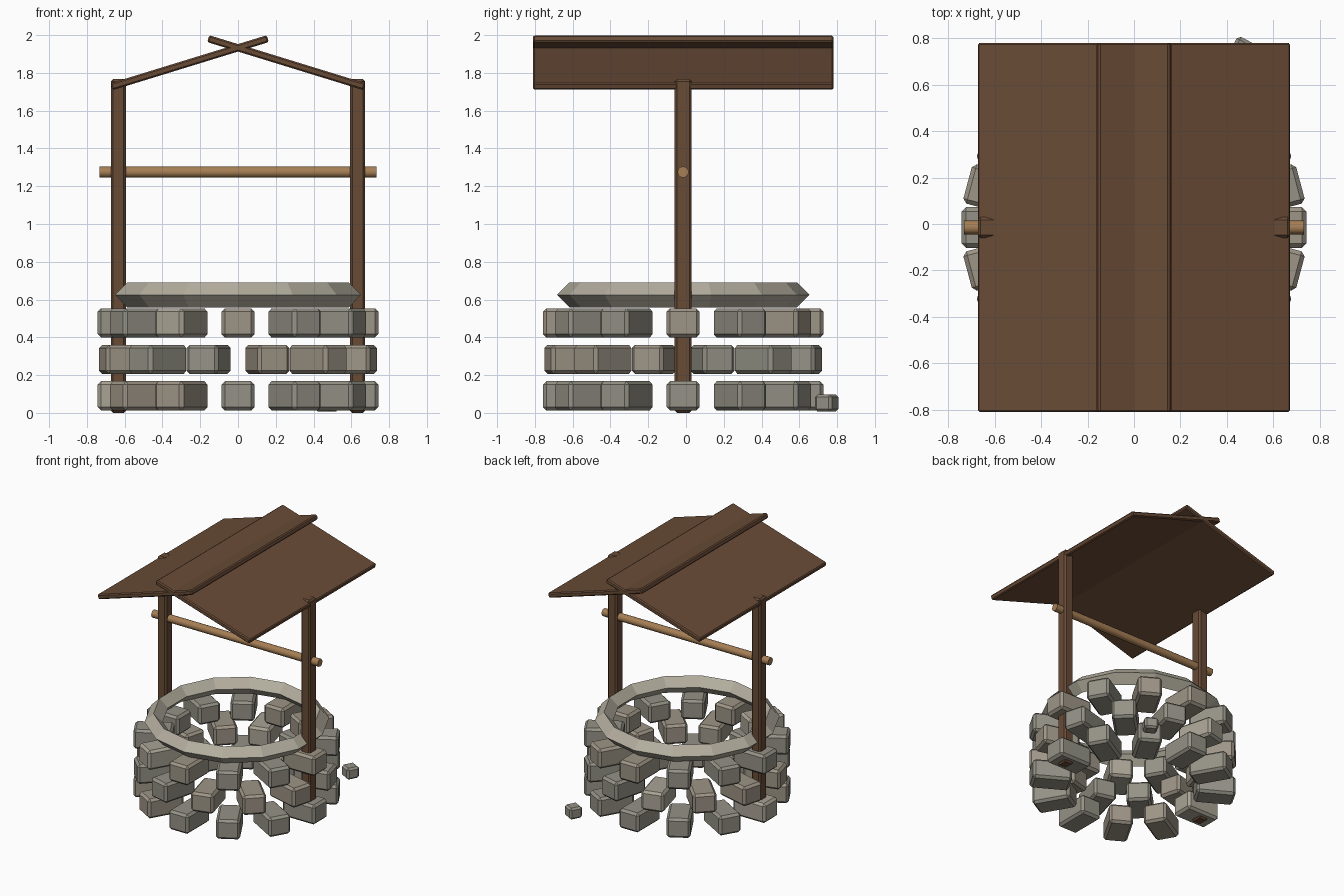
import bpy, random
from math import radians, sin, cos, pi

if "Cube" in bpy.data.objects:
    bpy.data.objects.remove(bpy.data.objects["Cube"])

random.seed(4)
CY = -0.015  # the well sits slightly forward of the loose stone


def material(name, rgb):
    m = bpy.data.materials.new(name)
    m.diffuse_color = (*rgb, 1)
    m.use_nodes = True
    m.node_tree.nodes["Principled BSDF"].inputs["Base Color"].default_value = m.diffuse_color
    return m


stones = [material("stone_grey", (0.30, 0.29, 0.24)),
          material("stone_warm", (0.34, 0.30, 0.24)),
          material("stone_light", (0.40, 0.37, 0.30))]
rim_stone = material("rim_stone", (0.45, 0.42, 0.34))
dark_wood = material("dark_wood", (0.14, 0.07, 0.037))
light_wood = material("light_wood", (0.38, 0.21, 0.09))


def block(name, size, loc, rot, bevel, mat):
    """Box with chamfered edges."""
    bpy.ops.mesh.primitive_cube_add(size=1, location=loc, rotation=rot)
    ob = bpy.context.object
    ob.name = name
    ob.scale = size
    bpy.ops.object.transform_apply(location=False, rotation=False, scale=True)
    mod = ob.modifiers.new("chamfer", 'BEVEL')
    mod.width = bevel
    mod.segments = 1
    ob.data.materials.append(mat)
    return ob


# Three staggered courses of wall stones
for row in range(3):
    for i in range(12):
        a = (i + 0.5 * (row % 2)) * pi / 6
        mat = random.choices(stones, (5, 3, 1))[0]
        block(f"wall_stone_{row + 1}_{i + 1}", (0.285, 0.175, 0.155),
              (0.6 * cos(a), CY + 0.6 * sin(a), 0.09 + 0.193 * row),
              (0, 0, a), 0.018, mat)

# Faceted rim with a diamond section
bpy.ops.mesh.primitive_torus_add(major_segments=14, minor_segments=4, major_radius=0.602,
                                 minor_radius=0.066, location=(0, CY, 0.625),
                                 rotation=(0, 0, pi / 2))
rim = bpy.context.object
rim.name = "rim"
rim.data.materials.append(rim_stone)
for p in rim.data.polygons:
    p.use_smooth = False

# Posts and the two crossing roof panels
for side, label in ((-1, "left"), (1, "right")):
    block(f"{label}_post", (0.08, 0.09, 1.767), (side * 0.633, CY, 0.8835),
          (0, 0, 0), 0.012, dark_wood)
    block(f"{label}_roof_panel", (0.865, 1.592, 0.038), (side * 0.256, CY, 1.854),
          (0, side * radians(17.1), 0), 0.008, dark_wood)

# Axle between the posts
bpy.ops.mesh.primitive_cylinder_add(vertices=12, radius=0.03, depth=1.467,
                                    location=(0, CY, 1.275), rotation=(0, pi / 2, 0))
axle = bpy.context.object
axle.name = "axle"
axle.data.materials.append(light_wood)
bpy.ops.object.shade_smooth_by_angle(angle=radians(40))

# Loose stone on the ground behind the wall
block("loose_stone", (0.1, 0.1, 0.09), (0.47, 0.745, 0.052),
      (0, 0, radians(-28)), 0.014, stones[0])
